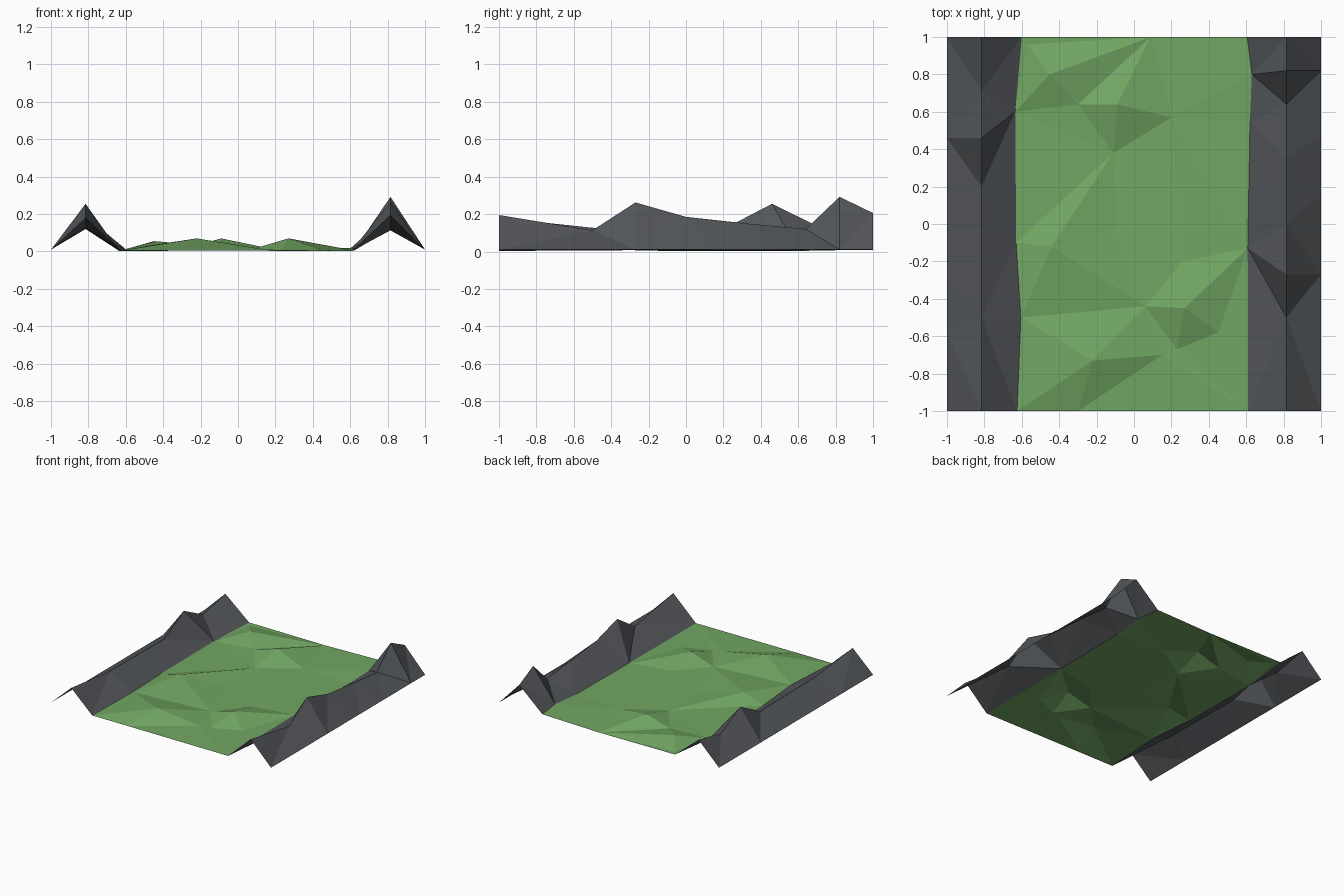
import bpy
from mathutils import Vector
from mathutils.geometry import delaunay_2d_cdt

if "Cube" in bpy.data.objects:
    bpy.data.objects.remove(bpy.data.objects["Cube"])


def material(name, rgb):
    m = bpy.data.materials.new(name)
    m.diffuse_color = (*rgb, 1)
    m.use_nodes = True
    m.node_tree.nodes["Principled BSDF"].inputs["Base Color"].default_value = m.diffuse_color
    return m


rock = material("slate rock", (0.085, 0.092, 0.102))
grass = material("meadow green", (0.17, 0.385, 0.125))


def sheet(name, chains, points, creases, mat):
    """Triangulated open surface: chains are polylines, creases join nearest points."""
    pts, edges = [], set()

    def index(p):
        if p not in pts:
            pts.append(p)
        return pts.index(p)

    def nearest(x, y):
        return min(range(len(pts)), key=lambda i: (pts[i][0] - x) ** 2 + (pts[i][1] - y) ** 2)

    for chain in chains:
        ids = [index(p) for p in chain]
        edges.update(zip(ids, ids[1:]))
    for p in points:
        index(p)
    for a, b in creases:
        edges.add((nearest(*a), nearest(*b)))
    flat = [Vector(p[:2]) for p in pts]
    v2, _, faces, orig, _, _ = delaunay_2d_cdt(flat, list(edges), [], 1, 1e-5)
    verts = [(v.x, v.y, pts[o[0]][2] if o else 0.005) for v, o in zip(v2, orig)]
    mesh = bpy.data.meshes.new(name)
    mesh.from_pydata(verts, [], faces)
    mesh.update()
    for poly in mesh.polygons:
        if poly.normal.z < 0:
            poly.flip()
    mesh.materials.append(mat)
    ob = bpy.data.objects.new(name, mesh)
    bpy.context.collection.objects.link(ob)


# Seams between valley and ridges
seam_l = [(-.625, -1, .005), (-.605, -.5, .012), (-.63, -.1, .003), (-.635, .6, .003), (-.6, 1, .012)]
seam_r = [(.61, -1, .003), (.608, -.13, .008), (.62, .55, .005), (.63, .8, .02), (.605, 1, .02)]


# Mountain ridges
def ridge(name, side, crest, outer_y, seam, creases):
    crest = [(side * .815, y, z) for y, z in crest]
    outer = [(side * 1.0, y, .01) for y in outer_y]
    ends = [[outer[i], crest[i], seam[i]] for i in (0, -1)]
    sheet(name, [outer, crest, seam] + ends, [], creases, rock)


ridge("left_ridge", -1,
      [(-1, .18), (-.5, .127), (.2, .12), (.46, .255), (.71, .131), (1, .19)],
      [-1, -.58, -.3, .46, 1], seam_l,
      [((-.815, .2), (-.635, .6)), ((-.815, .46), (-.635, .6)), ((-.815, .2), (-1, .46)),
       ((-.815, .71), (-1, .46)), ((-.815, .2), (-.63, -.1))])
ridge("right_ridge", 1,
      [(-1, .195), (-.5, .113), (-.27, .262), (0, .185), (.35, .147), (.64, .12), (.82, .292), (1, .205)],
      [-1, -.27, .15, .47, .82, 1], seam_r,
      [((.815, -.5), (.608, -.13)), ((.815, -.27), (.608, -.13)), ((.815, -.5), (1, -.27)),
       ((.815, .64), (1, .47)), ((.815, .35), (1, .47)), ((.815, .64), (.62, .55)),
       ((.815, .82), (.63, .8))])

# Grassy valley floor with low bumps
bumps = [(-.45, .8, .055), (-.3, .64, .01), (-.09, .64, .07), (.2, .57, .01), (-.11, .38, .005),
         (-.57, .96, .01), (-.1, -.02, .005), (-.44, -.12, .055), (.06, -.44, .008), (.26, -.2, .01),
         (.27, -.45, .07), (.23, -.67, .005), (.45, -.58, .008), (-.22, -.73, .07), (.15, -.7, .01)]
far = [seam_l[-1], (.09, 1, .008), seam_r[-1]]
near = [seam_l[0], (-.3, -1, .005), seam_r[0]]
sheet("valley_floor", [seam_l, seam_r, far, near], bumps,
      [((-.6, -.5), (.06, -.44)), ((-.6, -.5), (-.22, -.73)), ((.06, -.44), (-.22, -.73)),
       ((-.6, -.5), (-.44, -.12)), ((-.44, -.12), (.06, -.44)), ((.06, -.44), (.26, -.2)),
       ((-.3, .64), (.09, 1)), ((-.3, .64), (-.11, .38)), ((-.11, .38), (.2, .57)),
       ((.2, .57), (.62, .55)), ((-.63, .6), (-.3, .64)), ((-.63, -.1), (-.11, .38)),
       ((-.57, .96), (-.45, .8)), ((-.09, .64), (.2, .57)), ((-.09, .64), (.09, 1))], grass)
